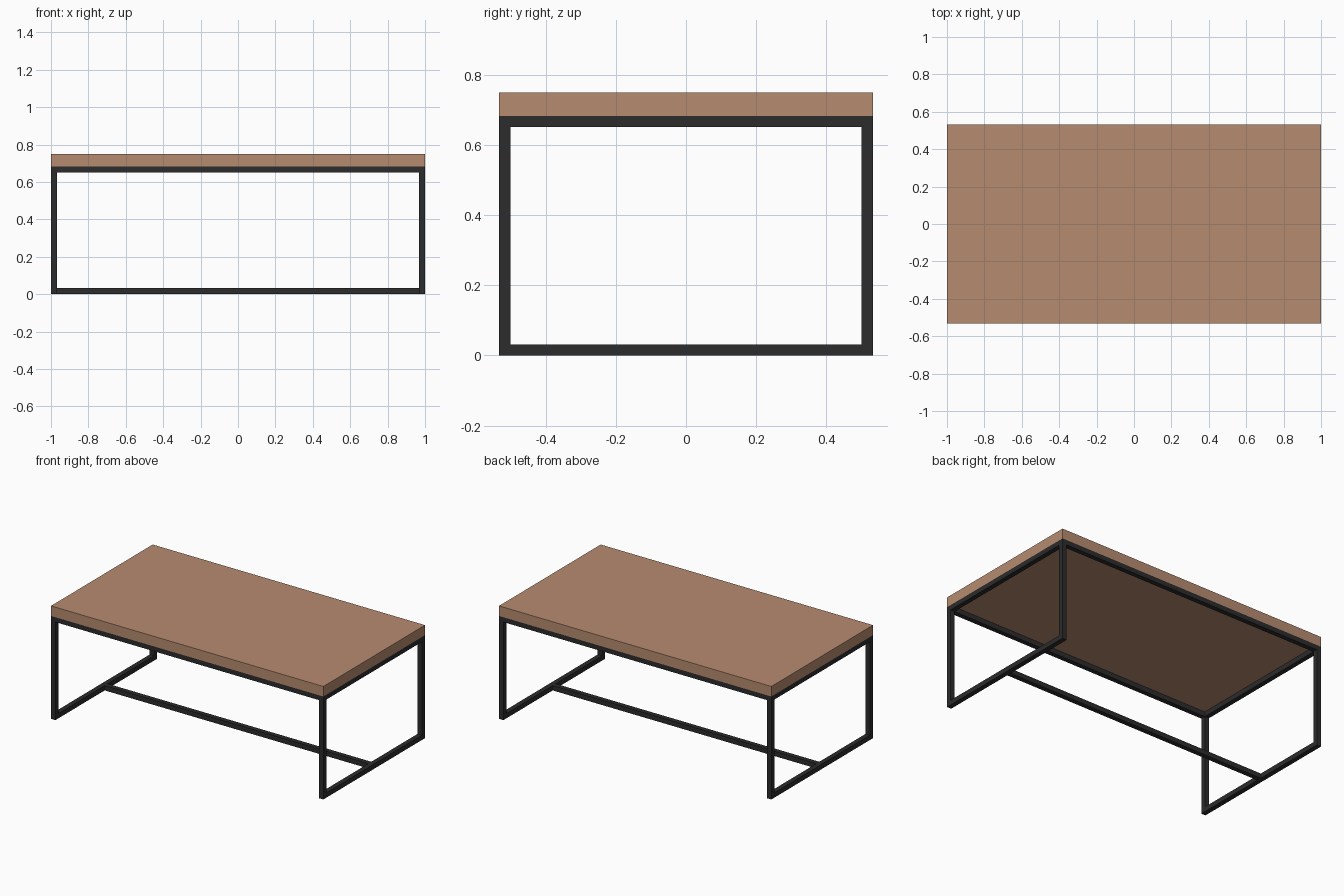
import bpy

if "Cube" in bpy.data.objects:
    bpy.data.objects.remove(bpy.data.objects["Cube"])

def material(name, color):
    m = bpy.data.materials.new(name)
    m.diffuse_color = (*color, 1)
    m.use_nodes = True
    m.node_tree.nodes["Principled BSDF"].inputs["Base Color"].default_value = m.diffuse_color
    return m

wood = material("warm wood", (0.47, 0.26, 0.16))
metal = material("black metal", (0.025, 0.025, 0.026))

X, Y = 1.0, 0.533          # half length, half depth
H, TOP, T = 0.75, 0.683, 0.032   # full height, frame height, tube width

def box(name, lo, hi, mat):
    bpy.ops.mesh.primitive_cube_add(size=1, location=[(a + b) / 2 for a, b in zip(lo, hi)])
    o = bpy.context.object
    o.name = name
    o.scale = [b - a for a, b in zip(lo, hi)]
    bpy.ops.object.transform_apply(location=False, rotation=False, scale=True)
    o.data.materials.append(mat)
    return o

# Table top slab
box("table_top", (-X, -Y, TOP), (X, Y, H), wood)

# Square tube end frames: two legs, bottom rail and top rail each
for side, s in (("left", -1), ("right", 1)):
    x0, x1 = sorted((s * X, s * (X - T)))
    for end, e in (("front", -1), ("back", 1)):
        y0, y1 = sorted((e * Y, e * (Y - T)))
        box(f"{end}_{side}_leg", (x0, y0, 0), (x1, y1, TOP), metal)
    box(f"{side}_floor_rail", (x0, -Y + T, 0), (x1, Y - T, T), metal)
    box(f"{side}_top_rail", (x0, -Y + T, TOP - T), (x1, Y - T, TOP), metal)

# Long rails under the top
for end, e in (("front", -1), ("back", 1)):
    y0, y1 = sorted((e * Y, e * (Y - T)))
    box(f"{end}_top_rail", (-X + T, y0, TOP - T), (X - T, y1, TOP), metal)

# Central floor stretcher
box("floor_stretcher", (-X + T, -T / 2, 0), (X - T, T / 2, T), metal)
